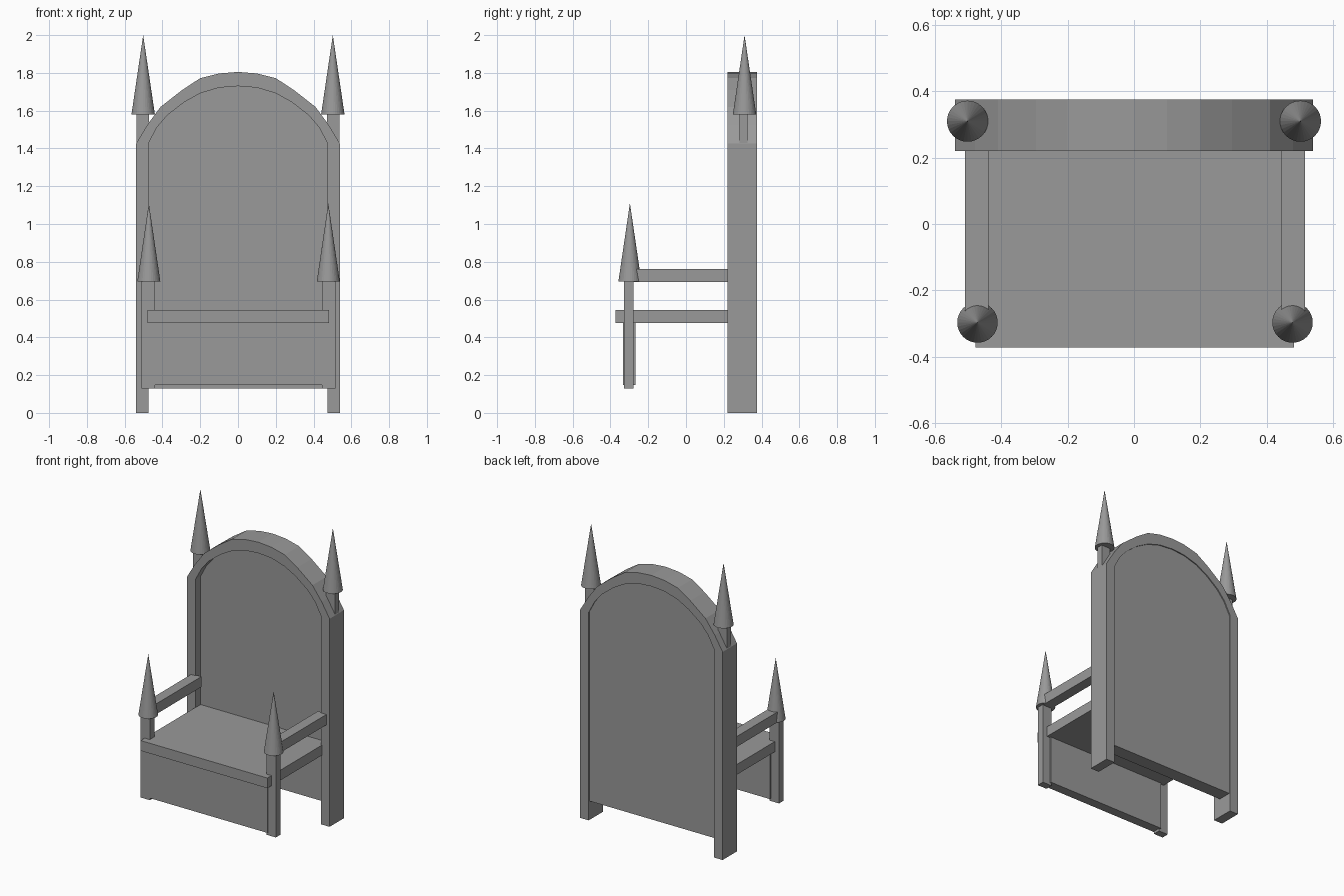
import bpy, bmesh

if "Cube" in bpy.data.objects:
    bpy.data.objects.remove(bpy.data.objects["Cube"])

grey = bpy.data.materials.new("dark_grey")
grey.diffuse_color = (.32, .32, .32, 1)
grey.use_nodes = True
grey.node_tree.nodes["Principled BSDF"].inputs["Base Color"].default_value = grey.diffuse_color


def finish(name, bm):
    bmesh.ops.recalc_face_normals(bm, faces=bm.faces)
    mesh = bpy.data.meshes.new(name)
    bm.to_mesh(mesh)
    bm.free()
    mesh.materials.append(grey)
    obj = bpy.data.objects.new(name, mesh)
    bpy.context.collection.objects.link(obj)
    return obj


def box(name, x, y, z):
    bm = bmesh.new()
    bmesh.ops.create_cube(bm, size=1)
    for v in bm.verts:
        v.co = [(a + b) / 2 + c * (b - a) for (a, b), c in zip((x, y, z), v.co)]
    return finish(name, bm)


def prism(name, outline, y0, y1):
    """Extrude an x-z outline along y."""
    bm = bmesh.new()
    face = bm.faces.new([bm.verts.new((x, y0, z)) for x, z in outline])
    moved = bmesh.ops.extrude_face_region(bm, geom=[face], use_keep_orig=True)["geom"]
    for v in moved:
        if isinstance(v, bmesh.types.BMVert):
            v.co.y = y1
    return finish(name, bm)


def spire(name, x, y, z0, z1, r):
    bpy.ops.mesh.primitive_cone_add(vertices=32, radius1=r, radius2=0, depth=z1 - z0,
                                    location=(x, y, (z0 + z1) / 2))
    bpy.context.object.name = name
    bpy.context.object.data.materials.append(grey)


def mirrored(half):
    """Right half (bottom to apex) -> full outline, right to left."""
    return half + [(-x, z) for x, z in reversed(half[:-1])]


# Arched backrest frame and recessed panel
outer = mirrored([(.54, 0), (.54, 1.425), (.48, 1.525), (.41, 1.62), (.295, 1.71),
                  (.2, 1.772), (.1, 1.797), (0, 1.805)])
inner_half = [(.475, 1.425), (.43, 1.51), (.375, 1.575), (.285, 1.645),
              (.2, 1.692), (.1, 1.722), (0, 1.73)]
inner = mirrored([(.475, 0)] + inner_half)
prism("back_frame", outer + inner[::-1], .22, .375)
prism("back_panel", mirrored([(.475, .13)] + inner_half), .275, .368)

# Seat and front apron
box("seat", (-.478, .483), (-.372, .28), (.475, .545))
box("front_apron", (-.449, .458), (-.333, -.268), (.147, .48))

# Posts, armrests and spires on both sides; the front set sits a hair to the right
shift = .003
for side, s in (("left", -1), ("right", 1)):
    def span(a, b, dx=0.0):
        return tuple(sorted((s * a + dx, s * b + dx)))
    box(f"{side}_front_post", span(.442, .513, shift), (-.328, -.278), (.13, .70))
    box(f"{side}_armrest", span(.442, .513, shift), (-.30, .23), (.692, .763))
    box(f"{side}_back_post", span(.47, .538), (.283, .325), (1.38, 1.59))
    spire(f"{side}_front_spire", s * .475 + shift, -.297, .695, 1.11, .061)
    spire(f"{side}_back_spire", s * .502, .31, 1.58, 2.0, .062)
